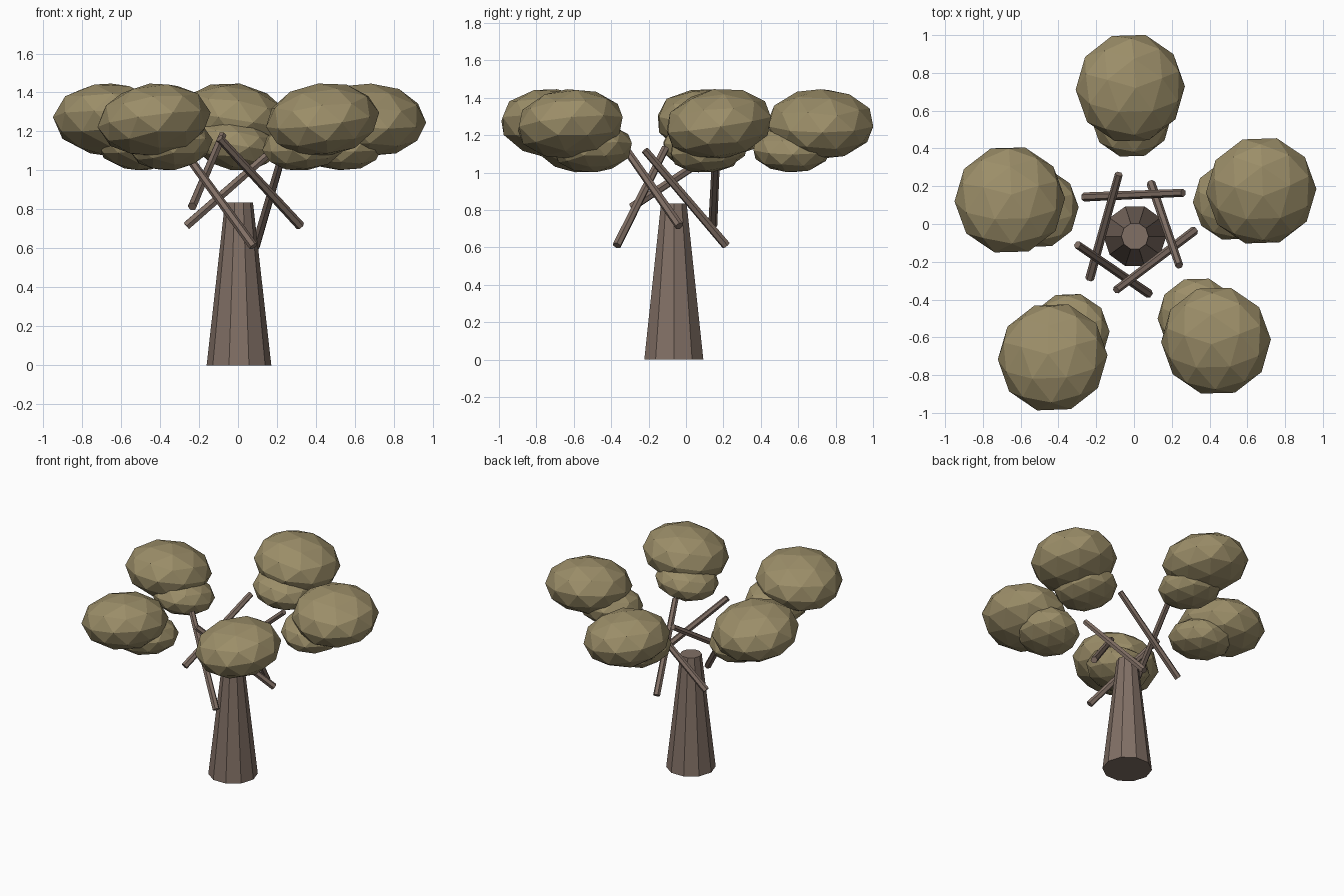
import bpy, bmesh, math
from mathutils import Matrix, Vector

if "Cube" in bpy.data.objects:
    bpy.data.objects.remove(bpy.data.objects["Cube"])


def material(name, rgb):
    m = bpy.data.materials.new(name)
    m.diffuse_color = (*rgb, 1)
    m.use_nodes = True
    m.node_tree.nodes["Principled BSDF"].inputs["Base Color"].default_value = m.diffuse_color
    return m


bark = material("bark", (0.22, 0.16, 0.13))
leaf = material("leaf", (0.33, 0.27, 0.14))
AXIS = Vector((0.005, -0.065, 0))      # trunk axis, also the centre of the crown


def finish(name, bm, mat):
    me = bpy.data.meshes.new(name)
    bm.to_mesh(me)
    bm.free()
    me.materials.append(mat)
    ob = bpy.data.objects.new(name, me)
    bpy.context.collection.objects.link(ob)
    return ob


def rod(name, a, b, r1, r2, sides):
    """Tapered flat-sided cylinder from point a to point b."""
    a, b = Vector(a), Vector(b)
    d = b - a
    turn = d.to_track_quat('Z', 'Y').to_matrix().to_4x4()
    bm = bmesh.new()
    bmesh.ops.create_cone(bm, cap_ends=True, segments=sides, radius1=r1, radius2=r2,
                          depth=d.length,
                          matrix=Matrix.Translation((a + b) / 2) @ turn
                          @ Matrix.Rotation(math.pi / 2, 4, 'Z'))
    return finish(name, bm, bark)


def clump(name, az, dist, z, r, rz):
    """Flattened faceted ball, leaning sideways around its outward direction."""
    bm = bmesh.new()
    bmesh.ops.create_icosphere(
        bm, subdivisions=2, radius=1,
        matrix=Matrix.Translation(AXIS) @ Matrix.Rotation(az, 4, 'Z')
        @ Matrix.Translation((dist, 0, z)) @ Matrix.Rotation(math.radians(9), 4, 'X')
        @ Matrix.Diagonal((r, r, rz, 1)))
    return finish(name, bm, leaf)


# Trunk
rod("trunk", AXIS, AXIS + Vector((0, 0, 0.835)), 0.166, 0.072, 10)

# Branches: low end to high end
branches = [
    ((-0.235, -0.29, 0.815), (-0.08, 0.265, 1.18)),
    ((-0.265, 0.143, 0.715), (0.26, 0.165, 1.175)),
    ((0.09, 0.215, 0.61), (0.24, -0.22, 1.12)),
    ((0.32, -0.035, 0.715), (-0.095, -0.35, 1.165)),
    ((0.08, -0.37, 0.61), (-0.30, -0.11, 1.13)),
]
for i, (lo, hi) in enumerate(branches, 1):
    rod(f"branch_{i}", lo, hi, 0.024, 0.021, 6)

# Foliage: a large clump with a smaller one tucked below and inside
for i, dist in enumerate((0.71, 0.785, 0.69, 0.775, 0.70)):
    az = math.radians(19.8 + 72 * i)
    clump(f"upper_foliage_{i + 1}", az, dist, 1.26, 0.293, 0.188)
    clump(f"lower_foliage_{i + 1}", az, dist - 0.155, 1.13, 0.216, 0.13)
